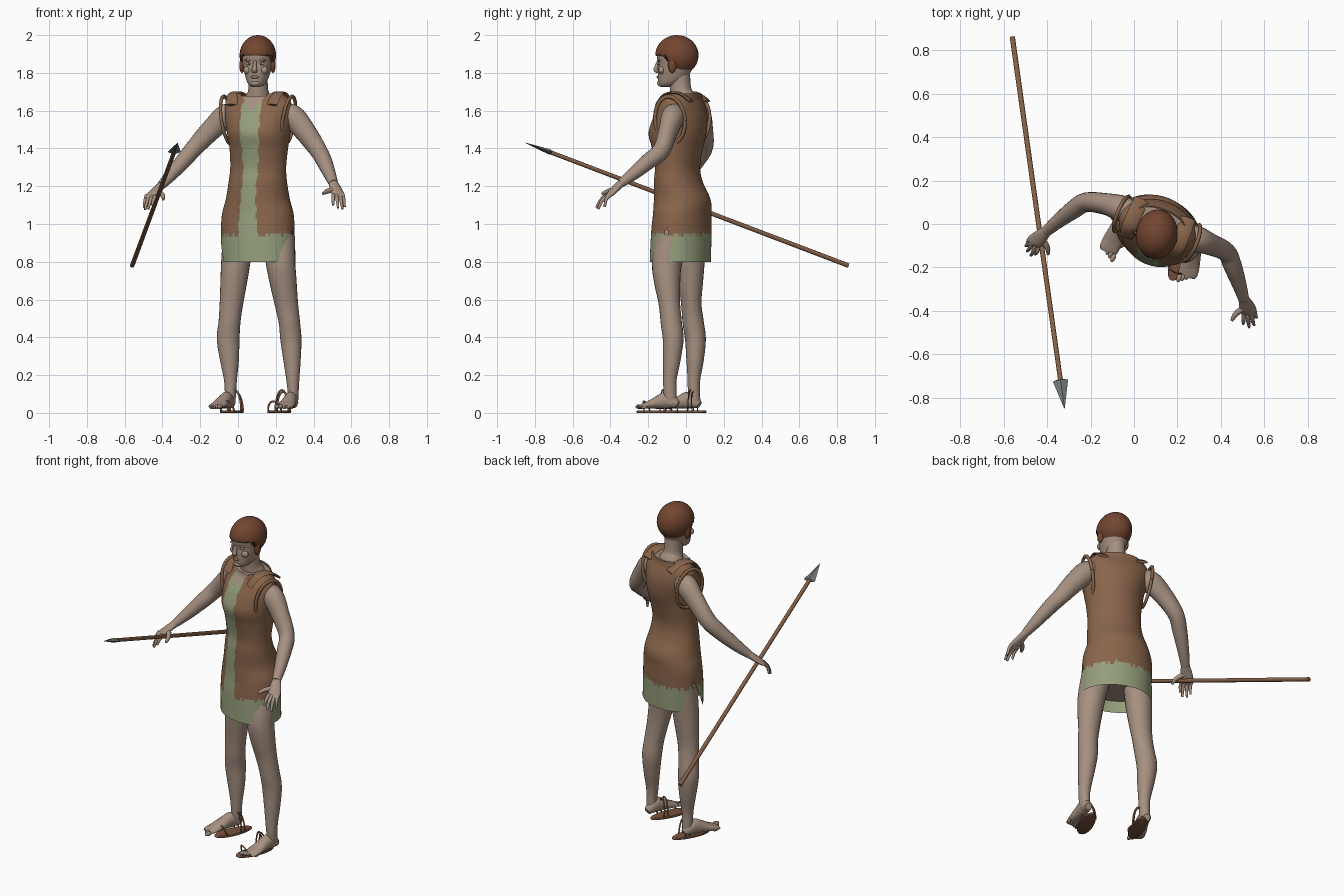
import bpy, math, random
from mathutils import Vector, Matrix

random.seed(4)
if "Cube" in bpy.data.objects:
    bpy.data.objects.remove(bpy.data.objects["Cube"])


def material(name, col):
    m = bpy.data.materials.new(name)
    m.use_nodes = True
    m.diffuse_color = (*col, 1)
    m.node_tree.nodes["Principled BSDF"].inputs["Base Color"].default_value = (*col, 1)
    return m


SKIN = material("skin", (0.38, 0.28, 0.22))
CLOTH = material("brown cloth", (0.25, 0.13, 0.07))
GREEN = material("green trim", (0.30, 0.34, 0.20))
HAIR = material("hair", (0.17, 0.06, 0.03))
WOOD = material("wood", (0.24, 0.12, 0.065))
STEEL = material("grey stone", (0.17, 0.18, 0.18))
LEATHER = material("leather", (0.19, 0.085, 0.045))
LIP = material("lips", (0.27, 0.16, 0.13))
EYE = material("eye", (0.45, 0.42, 0.38))
TURN = Matrix.Rotation(math.radians(-22), 3, 'Z')   # twist of the body
TAU = math.tau


def smooth(rows, steps):
    """Catmull-Rom through rows of numbers."""
    rows = [Vector(r) for r in rows]
    ext = [rows[0]] + rows + [rows[-1]]
    out = []
    for i in range(len(rows) - 1):
        a, b, c, d = ext[i:i + 4]
        for k in range(steps):
            t = k / steps
            out.append(b + (c - a) * (t / 2) + (a * 2 - b * 5 + c * 4 - d) * (t * t / 2)
                       + (b * 3 - a - c * 3 + d) * (t ** 3 / 2))
    return out + [rows[-1]]


def add(name, verts, faces, mats, angle=50):
    me = bpy.data.meshes.new(name)
    me.from_pydata(verts, [], faces)
    ob = bpy.data.objects.new(name, me)
    bpy.context.collection.objects.link(ob)
    for m in mats:
        me.materials.append(m)
    bpy.ops.object.select_all(action='DESELECT')
    ob.select_set(True)
    bpy.context.view_layer.objects.active = ob
    bpy.ops.object.shade_smooth_by_angle(angle=math.radians(angle))
    return ob


def loft(name, rings, mat, caps=True, angle=50):
    n, m = len(rings[0]), len(rings)
    verts = [v for r in rings for v in r]
    faces = [(i * n + j, i * n + (j + 1) % n, (i + 1) * n + (j + 1) % n, (i + 1) * n + j)
             for i in range(m - 1) for j in range(n)]
    if caps:
        faces += [tuple(range(n))[::-1], tuple(range((m - 1) * n, m * n))]
    return add(name, verts, faces, [mat], angle)


def tube(name, pts, mat, up=(0, 0, 1), n=16, steps=5, angle=60):
    """Rows of x, y, z, side radius, up radius along a path."""
    pts = smooth([p if len(p) == 5 else (*p, p[3]) for p in pts], steps)
    rings = []
    for i, p in enumerate(pts):
        t = (pts[min(i + 1, len(pts) - 1)].xyz - pts[max(i - 1, 0)].xyz).normalized()
        a = t.cross(Vector(up)).normalized()
        b = a.cross(t)
        c = Vector(p[:3])
        rings.append([c + a * p[3] * math.cos(TAU * j / n) + b * p[4] * math.sin(TAU * j / n)
                      for j in range(n)])
    return loft(name, rings, mat, angle=angle)


def ball(name, loc, size, mat, turn=Matrix.Identity(3)):
    n = 20
    rings = [[turn @ Vector((size[0] * math.sin(p) * math.cos(TAU * j / n),
                             size[1] * math.sin(p) * math.sin(TAU * j / n),
                             -size[2] * math.cos(p))) + Vector(loc) for j in range(n)]
             for p in [math.pi * (k + 0.05) / 12.1 for k in range(13)]]
    return loft(name, rings, mat)


# torso rows: height, centre x, centre y, half extent in x, half extent in y
BODY = [(.80, .11, -.03, .195, .162), (.95, .105, -.025, .195, .16), (1.05, .105, -.02, .19, .155),
        (1.13, .105, -.02, .17, .15), (1.22, .105, -.04, .155, .13), (1.30, .107, -.045, .148, .12),
        (1.40, .11, -.045, .155, .135), (1.48, .11, -.045, .168, .153), (1.56, .11, -.03, .178, .145),
        (1.62, .11, -.02, .178, .125), (1.66, .11, -.015, .16, .105), (1.69, .11, -.015, .13, .095)]


def body_ring(row, n, scale=1):
    z, cx, cy, ex, ey = row
    s = math.sin(math.radians(22)) ** 2
    c = 1 - s
    a = math.sqrt((c * ex * ex - s * ey * ey) / (c - s)) * scale
    b = math.sqrt((c * ey * ey - s * ex * ex) / (c - s)) * scale
    return [TURN @ Vector((a * math.cos(TAU * j / n), b * math.sin(TAU * j / n), 0))
            + Vector((cx, cy, z)) for j in range(n)]


# skin under the tunic
loft("torso", [body_ring(r, 40, .95) for r in smooth(BODY, 4) if .86 < r[0] < 1.68], SKIN)

# tunic with V neck, side slits, front stripe and hem
N = 160
rows = smooth(BODY, 8)
grid = [body_ring(r, N) for r in rows]
wob = [random.uniform(-.012, .012) for _ in range(N)]
wob = [(wob[j - 1] + wob[j]) / 1.5 for j in range(N)]
faces, tints = [], []
for i in range(len(rows) - 1):
    for j in range(N):
        z = (rows[i][0] + rows[i + 1][0]) / 2
        ang = TAU * (j + .5) / N
        ang = ang - TAU if ang > math.pi * 1.6 else ang
        mid = TURN.transposed() @ (grid[i][j] - Vector((rows[i][1], rows[i][2], 0)))
        front = mid.y < 0
        slit = max(0, (.99 - z) / .19)
        if z < .98 and (-.4 * slit < ang < .12 * slit or -.12 * slit < ang - math.pi < .6 * slit):
            continue
        if front and abs(mid.x) < (z - 1.6) * .9:
            continue
        stripe = front and abs(mid.x + .002) < .048 + .008 * math.sin(z * 9) + .004 * math.sin(z * 71)
        faces.append((i * N + j, i * N + (j + 1) % N, (i + 1) * N + (j + 1) % N, (i + 1) * N + j))
        tints.append(1 if stripe or z < .945 + wob[j] else 0)
tunic = add("tunic", [v for r in grid for v in r], faces, [CLOTH, GREEN])
for p, t in zip(tunic.data.polygons, tints):
    p.material_index = t

# shoulder yoke pieces and armhole bands, mirrored in body space
for side, label in ((-1, "right"), (1, "left")):
    def at(x, y, z):
        v = TURN @ Vector((side * x, y, 0))
        return (v.x + .11, v.y - .01, z)
    tube(label + "_shoulder_strap", [(*at(.115, -.1, 1.63), .035, .008), (*at(.12, -.055, 1.685), .035, .008),
         (*at(.12, .02, 1.692), .035, .008), (*at(.115, .085, 1.65), .035, .008)], CLOTH, n=10)
    band = [(*at(.175 + .02 * math.sin(k * TAU / 16), .085 * math.cos(k * TAU / 16) - .01,
                 1.55 + .125 * math.sin(k * TAU / 16)), .011, .009) for k in range(17)]
    tube(label + "_armhole_band", band, CLOTH, up=at(5, 0, 0), n=8, steps=2)

# legs
LEGS = {"right": [(.0, .03, .93, .08), (-.012, .025, .8, .077, .074), (-.022, .025, .7, .071, .066),
                  (-.035, .028, .58, .062, .054), (-.045, .038, .48, .058, .056), (-.052, .05, .39, .06, .055),
                  (-.045, .048, .28, .05, .046), (-.04, .042, .18, .035, .034), (-.04, .042, .11, .03, .032),
                  (-.042, .045, .05, .028, .032)],
        "left": [(.215, -.07, .93, .085), (.225, -.1, .8, .078, .08), (.238, -.1, .7, .072, .07),
                 (.256, -.088, .58, .062, .057), (.272, -.078, .48, .056, .056), (.28, -.068, .39, .056, .055),
                 (.286, -.075, .28, .046, .046), (.29, -.085, .18, .035, .036), (.292, -.085, .11, .029, .034),
                 (.29, -.08, .05, .028, .032)]}
for label, pts in LEGS.items():
    tube(label + "_leg", pts, SKIN, up=(0, 1, 0), n=24)

# feet with toes
for label, heel, tip in (("right", (-.035, .07), (-.12, -.125)), ("left", (.295, -.045), (.245, -.24))):
    h, d = Vector((*heel, 0)), Vector((*tip, 0)) - Vector((*heel, 0))
    across = Vector((-d.y, d.x, 0)).normalized()
    shape = ((0, .02, .02), (.12, .031, .034), (.3, .034, .045), (.5, .038, .036),
             (.75, .045, .022), (.95, .044, .013), (1.02, .036, .009))
    tube(label + "_foot", [(*(h + d * f)[:2], .022 + rz, w, rz) for f, w, rz in shape], SKIN)
    inner = -1 if label == "left" else 1
    for k in range(5):
        c = h + d * (1.08 - .05 * k) + across * (.034 - .017 * k) * inner
        ball(f"{label}_toe_{k + 1}", (c.x, c.y, .033), (.012 - .001 * k, .022, .012), SKIN, TURN)

# arms: shoulder to wrist, then palm
ARMS = {"right": [(.0, .05, 1.575, .05, .06), (-.06, .072, 1.57, .06, .066), (-.13, .092, 1.51, .05, .058),
                  (-.22, .1, 1.415, .045, .048), (-.28, .065, 1.345, .042, .043), (-.35, .012, 1.265, .033, .034),
                  (-.405, -.035, 1.205, .025, .023)],
        "left": [(.24, -.055, 1.575, .05, .06), (.29, -.07, 1.565, .06, .066), (.355, -.095, 1.49, .05, .058),
                 (.425, -.13, 1.39, .044, .048), (.455, -.195, 1.335, .042, .043), (.485, -.28, 1.265, .033, .034),
                 (.505, -.345, 1.215, .025, .023)]}
# knuckle line ends, finger tips and thumb tip
HANDS = {"right": ((-.46, -.085, 1.15), [(-.455, -.14, 1.1), (-.475, -.145, 1.08), (-.492, -.125, 1.075),
                   (-.498, -.1, 1.085)], (-.395, -.14, 1.13), (.045, -.02, 0)),
         "left": ((.53, -.405, 1.155), [(.503, -.46, 1.1), (.53, -.475, 1.085), (.553, -.465, 1.08),
                  (.565, -.43, 1.09)], (.45, -.445, 1.16), (-.045, -.01, 0))}
for label, pts in ARMS.items():
    tube(label + "_arm", pts, SKIN, n=20)
    wrist, (knuckle, tips, thumb, spread) = Vector(pts[-1][:3]), HANDS[label]
    kn, sp = Vector(knuckle), Vector(spread)
    mid = (wrist + kn) / 2
    tube(label + "_palm", [(*wrist, .025, .021), (*mid, .034, .018), (*kn, .036, .014),
                           (*kn.lerp(Vector(tips[1]), .2), .028, .009)], SKIN)
    for k, tip in enumerate(tips):
        root = kn + sp * (.55 - .36 * k)
        bend = root.lerp(Vector(tip), .5) + Vector((0, -.008, .008))
        tube(f"{label}_finger_{k + 1}", [(*root, .011), (*bend, .0095), (*tip, .006)], SKIN, n=10)
    tube(label + "_thumb", [(*mid, .014), (*(mid.lerp(Vector(thumb), .5) + sp * .3), .013),
                            (*thumb, .007)], SKIN, n=10)

# neck and head, turned slightly
tube("neck", [(.105, -.01, 1.62, .095, .075), (.107, -.015, 1.665, .075, .066), (.107, -.028, 1.71, .053, .056),
              (.105, -.035, 1.8, .052, .056)], SKIN, up=(0, 1, 0), n=24)
YAW = Matrix.Rotation(math.radians(-9), 3, 'Z')
PIVOT = Vector((.105, -.048, 0))


def on_head(x, y, z):
    return YAW @ Vector((x, y, 0)) + PIVOT + Vector((0, 0, z))


# height, front y, back y, half width
FACE = [(1.724, -.082, -.05, .012), (1.732, -.096, -.005, .034), (1.75, -.101, .03, .05),
        (1.78, -.102, .06, .062), (1.82, -.102, .08, .073), (1.85, -.1, .09, .079),
        (1.89, -.107, .095, .083), (1.94, -.095, .085, .077), (1.98, -.05, .05, .045)]
rings = []
for z, f, b, w in smooth(FACE, 4):
    rings.append([on_head(w * math.cos(TAU * j / 32), (f + b) / 2 + (b - f) / 2 * math.sin(TAU * j / 32), z)
                  for j in range(32)])
loft("head", rings, SKIN, angle=70)
tube("nose", [(*on_head(0, -.099, 1.862), .008, .008), (*on_head(0, -.108, 1.835), .010, .011),
              (*on_head(0, -.114, 1.815), .015, .011), (*on_head(0, -.103, 1.803), .012, .006)],
     SKIN, up=(0, 1, 0), n=12)
ball("lips", on_head(0, -.101, 1.778), (.024, .007, .008), LIP, YAW)
ball("chin", on_head(0, -.088, 1.745), (.026, .018, .016), SKIN, YAW)
for s, label in ((-1, "right"), (1, "left")):
    ball(label + "_eye", on_head(s * .034, -.088, 1.848), (.014, .009, .007), EYE, YAW)
    ball(label + "_iris", on_head(s * .034, -.095, 1.848), (.005, .003, .005), HAIR, YAW)
    ball(label + "_brow", on_head(s * .035, -.088, 1.867), (.022, .012, .007), SKIN, YAW)
    ball(label + "_cheek", on_head(s * .042, -.074, 1.815), (.024, .018, .022), SKIN, YAW)
    ball(label + "_ear_lock", on_head(s * .083, -.012, 1.84), (.014, .022, .04), HAIR, YAW)

# hair cap: lower edge is high over the face and drops at the back
rings = []
for k in range(15):
    ring = []
    for j in range(64):
        a = TAU * j / 64
        back = min(1, max(0, (math.sin(a) + .35) / .5))
        low = math.radians(100 + 42 * back + random.uniform(-3, 3) - 12 * (math.sin(a) < -.35))
        p = low * (1 - k / 14) + .02
        ring.append(on_head(.096 * math.sin(p) * math.cos(a), .115 * math.sin(p) * math.sin(a),
                            1.893 + .107 * math.cos(p)))
    rings.append(ring)
loft("hair", rings, HAIR, angle=70)

# spear: shaft and flat ridged point
butt, tip = Vector((-.56, .86, .78)), Vector((-.32, -.85, 1.43))
neck = butt.lerp(tip, .925)
tube("spear_shaft", [(*butt, .012), (*neck, .011)], WOOD, n=12, steps=1)
tube("spear_point", [(*neck.lerp(butt, .005), .012, .009), (*neck, .035, .014), (*tip, .001, .001)],
     STEEL, n=4, steps=1, angle=10)

# loose sandals: sole and arched straps
for label, cx, cy in (("right", -.03, -.003), ("left", .22, -.15)):
    turn = Matrix.Rotation(math.radians(-24), 3, 'Z')
    base = Vector((cx, cy, 0))
    rim = lambda s, z: [turn @ Vector((.042 * s * math.cos(TAU * j / 32) * (1 - .12 * math.sin(TAU * j / 32)),
                                       .12 * s * math.sin(TAU * j / 32), z)) + base for j in range(32)]
    loft(label + "_sole", [rim(.97, 0), rim(1, .003), rim(1, .009), rim(.97, .012)], LEATHER)
    for k, (y, lean, top) in enumerate(((.03, .0, .125), (.055, .01, .115), (-.06, .02, .065))):
        arch = [(*(base + turn @ Vector((.038 * math.cos(t), y - lean * math.sin(t), 0)))[:2],
                 .008 + (top - .012) * math.sin(t), .005, .003) for t in [math.pi * i / 8 for i in range(9)]]
        tube(f"{label}_strap_{k + 1}", arch, LEATHER, up=(0, 1, 0), n=8, steps=2)
